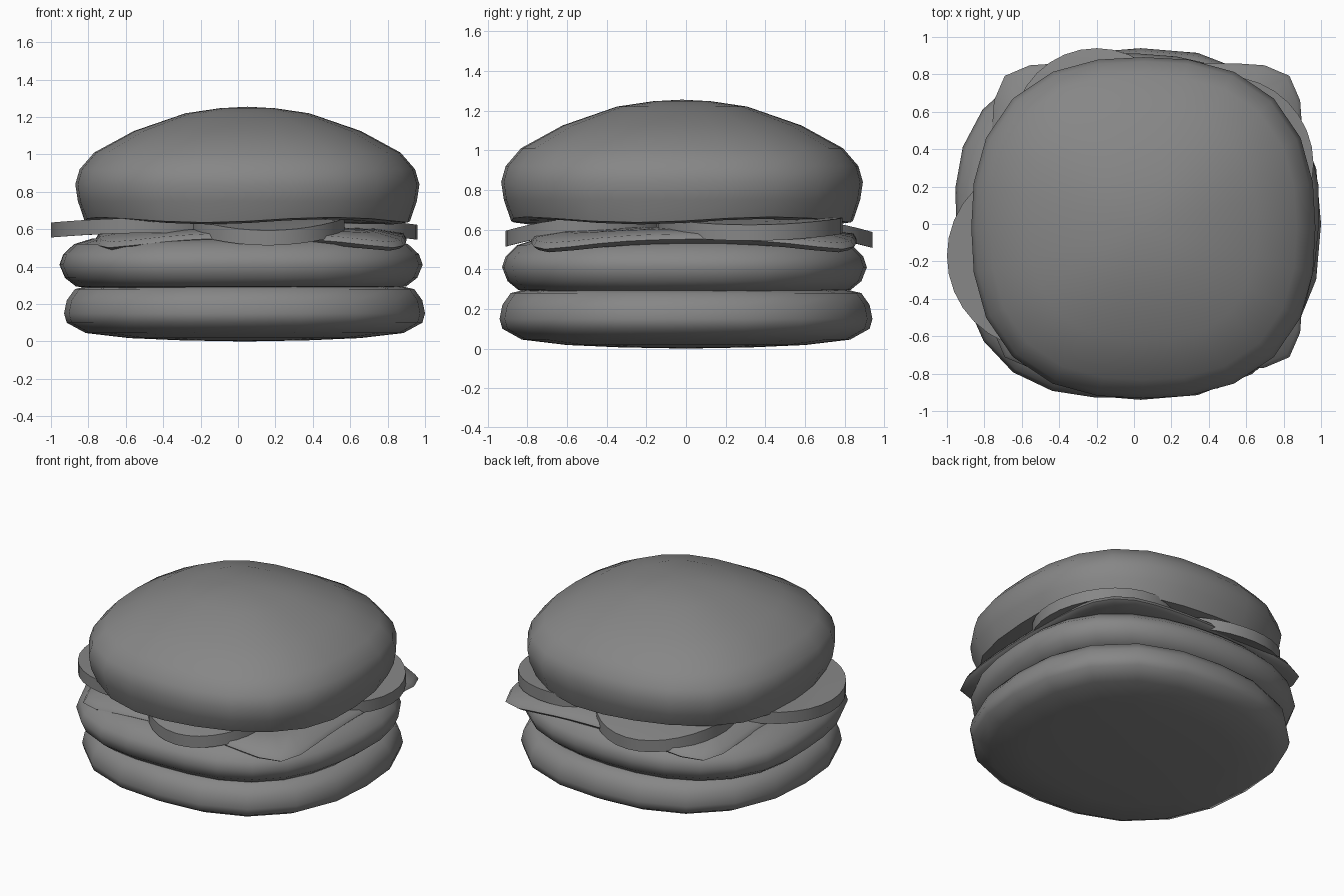
import bpy, math
from math import sin, cos, pi, radians

if "Cube" in bpy.data.objects:
    bpy.data.objects.remove(bpy.data.objects["Cube"])

# One dark grey for every part
grey = bpy.data.materials.new("dark_grey")
grey.diffuse_color = (0.24, 0.24, 0.24, 1)
grey.use_nodes = True
grey.node_tree.nodes["Principled BSDF"].inputs["Base Color"].default_value = grey.diffuse_color


def layer(name, profile, centre, half, power, segs, deform=None, angle=50):
    """Spin a (radius, z) profile round a rounded-square outline, closed at both poles."""
    verts, faces = [], []
    cx, cy = centre
    for r, z in profile[1:-1]:
        for i in range(segs):
            a = 2 * pi * i / segs
            k = r * (abs(cos(a)) ** power + abs(sin(a)) ** power) ** (-1 / power)
            verts.append((cx + half[0] * k * cos(a), cy + half[1] * k * sin(a), z))
    rings = len(profile) - 2
    for j in range(rings - 1):
        for i in range(segs):
            n = (i + 1) % segs
            faces.append((j * segs + i, j * segs + n, (j + 1) * segs + n, (j + 1) * segs + i))
    low = len(verts)
    verts += [(cx, cy, profile[0][1]), (cx, cy, profile[-1][1])]
    last = (rings - 1) * segs
    for i in range(segs):
        n = (i + 1) % segs
        faces += [(low, n, i), (low + 1, last + i, last + n)]
    if deform:
        verts = [deform(*v) for v in verts]
    mesh = bpy.data.meshes.new(name)
    mesh.from_pydata(verts, [], faces)
    mesh.materials.append(grey)
    ob = bpy.data.objects.new(name, mesh)
    bpy.context.collection.objects.link(ob)
    bpy.ops.object.select_all(action='DESELECT')
    ob.select_set(True)
    bpy.context.view_layer.objects.active = ob
    bpy.ops.object.shade_smooth_by_angle(angle=radians(angle))
    return ob


# Bottom bun
layer("bottom_bun",
      [(0, 0), (0.35, 0.006), (0.64, 0.018), (0.88, 0.045), (0.985, 0.10), (1, 0.15),
       (0.985, 0.22), (0.94, 0.28), (0.87, 0.295), (0, 0.295)],
      (0.035, 0), (0.965, 0.94), 2.4, 20)


# Patty with a slightly uneven edge
def uneven(x, y, z):
    a = math.atan2(y, x)
    k = 1 + 0.01 * sin(3 * a + 1) + 0.008 * sin(5 * a)
    return x * k, y * k, z


layer("patty",
      [(0, 0.28), (0.82, 0.28), (0.91, 0.295), (0.97, 0.34), (1, 0.41), (0.98, 0.465),
       (0.92, 0.52), (0.82, 0.55), (0, 0.56)],
      (0.01, -0.01), (0.97, 0.92), 2.55, 28, uneven)


# Cheese slice, drooping at its corners
def droop(x, y, z):
    r = math.hypot(x - 0.07, y - 0.04)
    return x, y, z - 0.06 * min(r, 1.1) ** 4


layer("cheese",
      [(0, 0.55), (0.5, 0.55), (0.8, 0.55), (0.97, 0.555), (1, 0.58), (0.98, 0.605),
       (0.8, 0.615), (0.5, 0.615), (0, 0.615)],
      (0.07, 0.04), (0.83, 0.82), 8, 48, droop)


# Tomato slices, one sticking out on each side and sagging outwards
def slice_sag(cx, cy, out, radius, drop):
    ox, oy = cos(radians(out)), sin(radians(out))

    def sag(x, y, z):
        d = ((x - cx) * ox + (y - cy) * oy) / radius
        return x, y, z - drop * max(0, d + 0.1) ** 2
    return sag


slices = [("tomato_left", -0.5, -0.17, 180, 0.50, 0.02),
          ("tomato_front", 0.16, -0.50, 270, 0.41, 0.055),
          ("tomato_right", 0.49, 0.32, 0, 0.47, 0.03),
          ("tomato_back", -0.2, 0.49, 90, 0.45, 0.06)]
for name, cx, cy, out, rad, drop in slices:
    layer(name,
          [(0, 0.58), (0.4, 0.58), (0.75, 0.58), (1, 0.58),
           (1, 0.66), (0.75, 0.66), (0.4, 0.66), (0, 0.66)],
          (cx, cy), (rad, rad), 2, 32, slice_sag(cx, cy, out, rad, drop), 40)


# Domed top bun with a wavy underside
def wavy(x, y, z):
    if z < 0.7:
        a = math.atan2(y + 0.02, x - 0.05)
        z += 0.014 * cos(4 * (a + pi / 3))
    return x, y, z


layer("top_bun",
      [(0, 0.645), (0.5, 0.645), (0.86, 0.64), (0.945, 0.65), (0.985, 0.75), (1, 0.84),
       (0.975, 0.92), (0.89, 1.01), (0.66, 1.125), (0.36, 1.22), (0.16, 1.247), (0, 1.255)],
      (0.05, -0.02), (0.92, 0.912), 2.5, 24, wavy)
